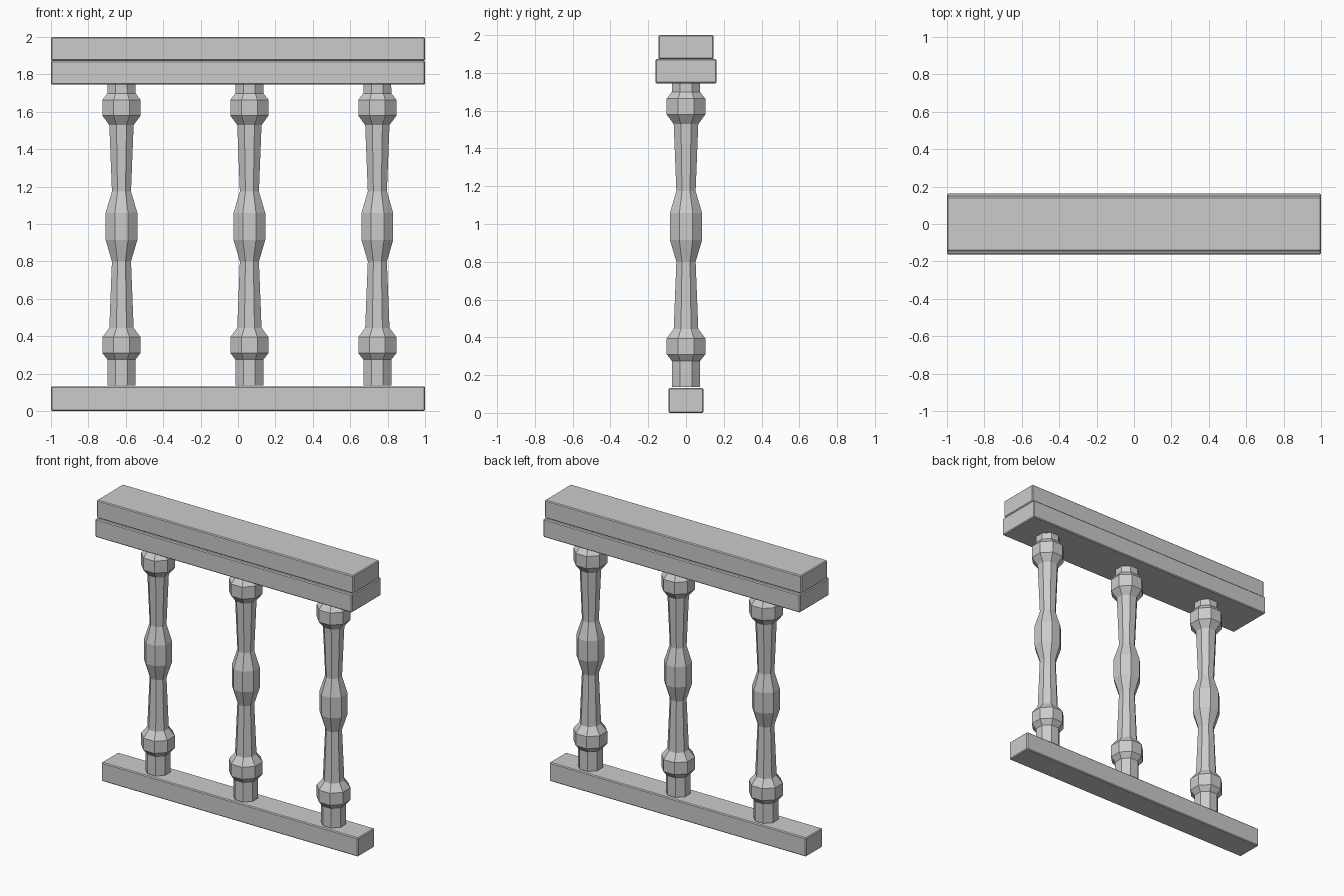
import bpy
import bmesh
from math import cos, sin, pi

if "Cube" in bpy.data.objects:
    bpy.data.objects.remove(bpy.data.objects["Cube"])

SIDES = 8
MID_Z = 0.987


def make_object(name, bm):
    bmesh.ops.recalc_face_normals(bm, faces=bm.faces)
    mesh = bpy.data.meshes.new(name)
    bm.to_mesh(mesh)
    bm.free()
    obj = bpy.data.objects.new(name, mesh)
    bpy.context.collection.objects.link(obj)
    return obj


def rail(name, half_width, z0, z1):
    bm = bmesh.new()
    bmesh.ops.create_cube(bm, size=1)
    for v in bm.verts:
        v.co.x *= 2
        v.co.y *= 2 * half_width
        v.co.z = z0 + (v.co.z + 0.5) * (z1 - z0)
    obj = make_object(name, bm)
    # slightly softened edges
    bevel = obj.modifiers.new("edge_bevel", 'BEVEL')
    bevel.width = 0.006
    bevel.segments = 1
    return obj


def baluster(name, x, profile):
    bm = bmesh.new()
    rings = []
    for half_width, z in profile:
        r = half_width / cos(pi / SIDES)  # flats face the axes
        rings.append([bm.verts.new((x + r * cos(2 * pi * (i + 0.5) / SIDES),
                                    r * sin(2 * pi * (i + 0.5) / SIDES), z))
                      for i in range(SIDES)])
    for a, b in zip(rings, rings[1:]):
        for i in range(SIDES):
            j = (i + 1) % SIDES
            bm.faces.new((a[i], a[j], b[j], b[i]))
    bm.faces.new(rings[0])
    bm.faces.new(rings[-1])
    return make_object(name, bm)


# base rail and the two-step handrail
rail("base_rail", 0.093, 0.0, 0.132)
rail("lower_handrail", 0.162, 1.745, 1.873)
rail("upper_handrail", 0.146, 1.873, 2.0)

# turned profile: lower half, mirrored about the middle swelling
lower = [(0.075, 0.275), (0.102, 0.31), (0.102, 0.395), (0.065, 0.445),
         (0.051, 0.80), (0.085, 0.915)]
upper = [(r, 2 * MID_Z - z) for r, z in reversed(lower)]
profile = [(0.075, 0.137)] + lower + upper + [(0.074, 1.746)]

# three evenly spaced balusters
for k in range(3):
    baluster(f"baluster_{k + 1}", -0.623 + 0.684 * k, profile)
